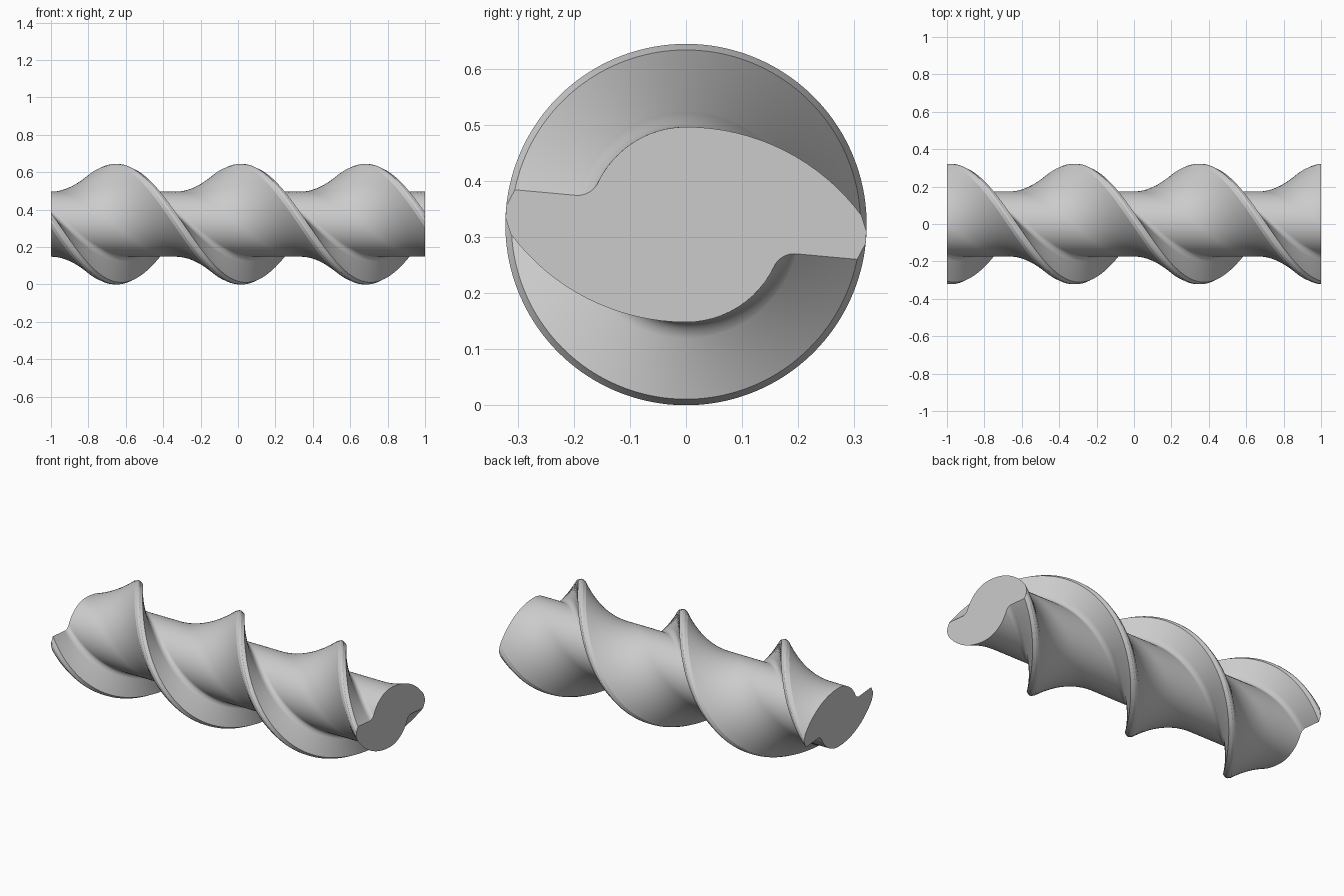
import bpy
import bmesh
from math import pi, sin, cos, asin, atan2, radians

LENGTH, RADIUS, CORE = 2.0, 0.322, 0.174
TURNS, STEPS = 1.5, 240

cube = bpy.data.objects.get("Cube")
if cube:
    bpy.data.objects.remove(cube)


def arc(cy, cz, r, start, end, n):
    """Points on an arc in the cross-section plane."""
    angles = [start + (end - start) * i / n for i in range(n + 1)]
    return [(cy + r * cos(a), cz + r * sin(a)) for a in angles]


def lobe_profile():
    """Half of the cross-section: land, convex flank, core, root fillet."""
    flank_r, fillet_r = 0.389, 0.04
    fy, fz = -0.193, 0.092
    core_end = atan2(fz, fy)
    tip = [(0.305, -0.062), (0.3203, -0.033), (0.3216, -0.012)]
    flank = arc(0, CORE - flank_r, flank_r,
                pi / 2 - asin(0.3125 / flank_r), pi / 2, 16)
    core = arc(0, 0, CORE, pi / 2, core_end, 12)[1:]
    fillet = arc(fy, fz, fillet_r, core_end - pi, radians(-95.3), 12)[1:]
    return tip + flank + core + fillet


# Full section: two identical lobes, half a turn apart
half = lobe_profile()
section = half + [(-y, -z) for y, z in half]

# Twist the section along the x axis
bm = bmesh.new()
rings = []
for i in range(STEPS + 1):
    t = i / STEPS
    a = 2 * pi * TURNS * (t - 1)
    c, s = cos(a), sin(a)
    rings.append([bm.verts.new((LENGTH * (t - 0.5), y * c - z * s,
                                RADIUS + y * s + z * c))
                  for y, z in section])
count = len(section)
for r0, r1 in zip(rings, rings[1:]):
    for j in range(count):
        k = (j + 1) % count
        bm.faces.new((r0[j], r0[k], r1[k], r1[j]))

# Flat end caps
bm.faces.new(rings[0])
bm.faces.new(rings[-1])
bmesh.ops.recalc_face_normals(bm, faces=bm.faces)

mesh = bpy.data.meshes.new("twisted_rotor")
bm.to_mesh(mesh)
bm.free()
rotor = bpy.data.objects.new("twisted_rotor", mesh)
bpy.context.collection.objects.link(rotor)

# Plain grey metal
grey = bpy.data.materials.new("light_grey")
grey.use_nodes = True
colour = (0.6, 0.6, 0.6, 1)
grey.diffuse_color = colour
grey.node_tree.nodes["Principled BSDF"].inputs["Base Color"].default_value = colour
mesh.materials.append(grey)

bpy.ops.object.select_all(action="DESELECT")
rotor.select_set(True)
bpy.context.view_layer.objects.active = rotor
bpy.ops.object.shade_smooth_by_angle(angle=radians(15))
